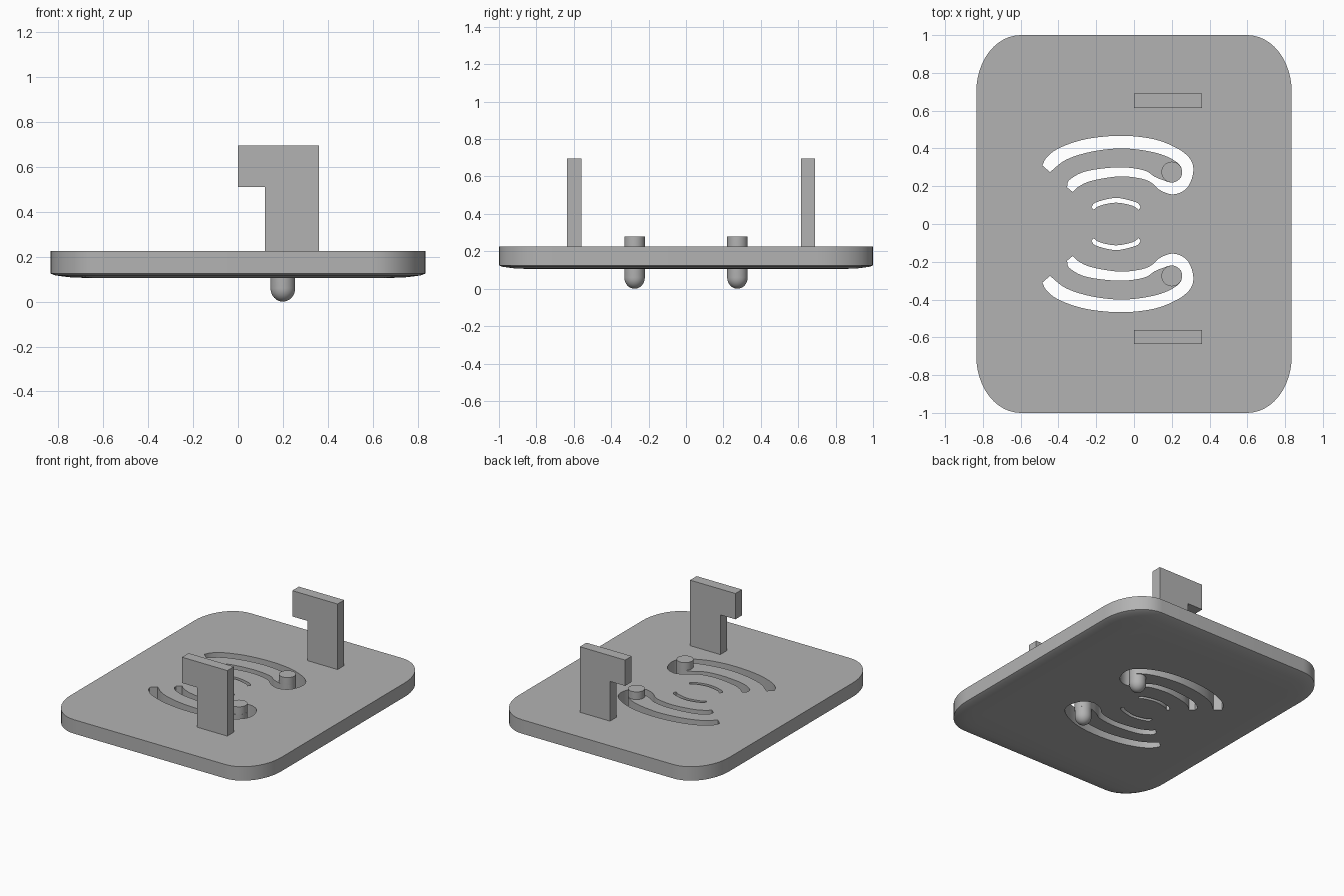
import bpy, bmesh, math
from mathutils import Vector

if "Cube" in bpy.data.objects:
    bpy.data.objects.remove(bpy.data.objects["Cube"])

GREY = (0.45, 0.45, 0.45, 1)
grey = bpy.data.materials.new("plain grey")
grey.use_nodes = True
grey.diffuse_color = GREY
grey.node_tree.nodes["Principled BSDF"].inputs["Base Color"].default_value = GREY

TOP, RIM, BOTTOM = 0.225, 0.125, 0.105


def loft(name, rings):
    """Closed solid through matching rings of points."""
    bm = bmesh.new()
    loops = [[bm.verts.new(p) for p in ring] for ring in rings]
    n = len(loops[0])
    for a, b in zip(loops, loops[1:]):
        for i in range(n):
            j = (i + 1) % n
            bm.faces.new((a[i], a[j], b[j], b[i]))
    bm.faces.new(loops[0][::-1])
    bm.faces.new(loops[-1])
    bmesh.ops.recalc_face_normals(bm, faces=bm.faces)
    mesh = bpy.data.meshes.new(name)
    bm.to_mesh(mesh)
    bm.free()
    mesh.materials.append(grey)
    obj = bpy.data.objects.new(name, mesh)
    bpy.context.collection.objects.link(obj)
    return obj


def activate(obj):
    bpy.ops.object.select_all(action='DESELECT')
    obj.select_set(True)
    bpy.context.view_layer.objects.active = obj


def smooth(obj, degrees=35):
    activate(obj)
    bpy.ops.object.shade_smooth_by_angle(angle=math.radians(degrees))


def spline(points, steps=5):
    """Smooth open path through the points."""
    p = [Vector(q) for q in points]
    p = [2 * p[0] - p[1]] + p + [2 * p[-1] - p[-2]]
    out = []
    for a, b, c, d in zip(p, p[1:], p[2:], p[3:]):
        for k in range(steps):
            t = k / steps
            out.append(0.5 * (2 * b + (c - a) * t + (2 * a - 5 * b + 4 * c - d) * t * t
                              + (3 * b - a - 3 * c + d) * t ** 3))
    return out + [p[-2]]


def plate_ring(z, inset, steps=12):
    """Rectangle with elliptical corners."""
    rx, ry = 0.235 - inset, 0.3 - inset
    ring = []
    for q, (sx, sy) in enumerate(((1, 1), (-1, 1), (-1, -1), (1, -1))):
        for k in range(steps + 1):
            a = math.pi / 2 * (q + k / steps)
            ring.append((sx * 0.6 + rx * math.cos(a), sy * 0.7 + ry * math.sin(a), z))
    return ring


# Plate with a shallow rounded underside
plate = loft("base_plate", [plate_ring(z, i) for z, i in (
    (BOTTOM, 0.17), (0.109, 0.08), (0.117, 0.02), (RIM, 0), (TOP, 0))])

# Hairpin slot: outer edge around the pin, then back around the spring tongue
hairpin = spline([(-0.485, 0.31), (-0.46, 0.355), (-0.39, 0.405), (-0.25, 0.45), (-0.07, 0.467),
                  (0.1, 0.45), (0.23, 0.4), (0.3, 0.34), (0.313, 0.27), (0.28, 0.19),
                  (0.21, 0.157), (0.14, 0.178), (0.09, 0.22), (0.03, 0.242), (-0.08, 0.252),
                  (-0.22, 0.23), (-0.29, 0.2), (-0.325, 0.17)])
hairpin += spline([(-0.355, 0.195), (-0.34, 0.235), (-0.25, 0.28), (-0.08, 0.3),
                   (0.05, 0.285), (0.11, 0.25), (0.155, 0.232), (0.2, 0.22), (0.24, 0.237),
                   (0.255, 0.275), (0.235, 0.32), (0.16, 0.363), (0.05, 0.39), (-0.08, 0.4),
                   (-0.23, 0.382), (-0.36, 0.34), (-0.445, 0.275)])
# Small crescent slot
crescent = spline([(-0.225, 0.09), (-0.2, 0.115), (-0.095, 0.138), (0.01, 0.115), (0.035, 0.09)])
crescent += spline([(0.025, 0.075), (-0.01, 0.097), (-0.095, 0.113), (-0.18, 0.097), (-0.215, 0.075)])

for side in (1, -1):
    for outline in (hairpin, crescent):
        cutter = loft("slot_cutter", [[(p.x, side * p.y, z) for p in outline] for z in (0, 0.4)])
        cutter.hide_render = True
        mod = plate.modifiers.new("slot", 'BOOLEAN')
        mod.operation, mod.solver, mod.object = 'DIFFERENCE', 'EXACT', cutter
        activate(plate)
        bpy.ops.object.modifier_apply(modifier=mod.name)
        bpy.data.objects.remove(cutter)
smooth(plate)

HOOK = [(0, 0.51), (0.12, 0.51), (0.12, TOP - 0.01), (0.36, TOP - 0.01), (0.36, 0.695), (0, 0.695)]
R = 0.055
for name, side, y0 in (("back", 1, 0.615), ("front", -1, -0.635)):
    # Upright hook
    loft(name + "_hook", [[(x, y, z) for x, z in HOOK] for y in (y0, y0 + 0.075)])
    # Pin with a flat top and a domed foot
    profile = [(R * math.sin(a), R * (1 - math.cos(a)) * 1.1)
               for a in (math.pi / 2 * k / 8 for k in range(9))]
    profile[0] = (0.001, 0)
    profile.append((R, 0.28))
    pin = loft(name + "_pin", [[(0.2 + r * math.cos(math.tau * k / 32),
                                 side * 0.275 + r * math.sin(math.tau * k / 32), z)
                                for k in range(32)] for r, z in profile])
    smooth(pin)
